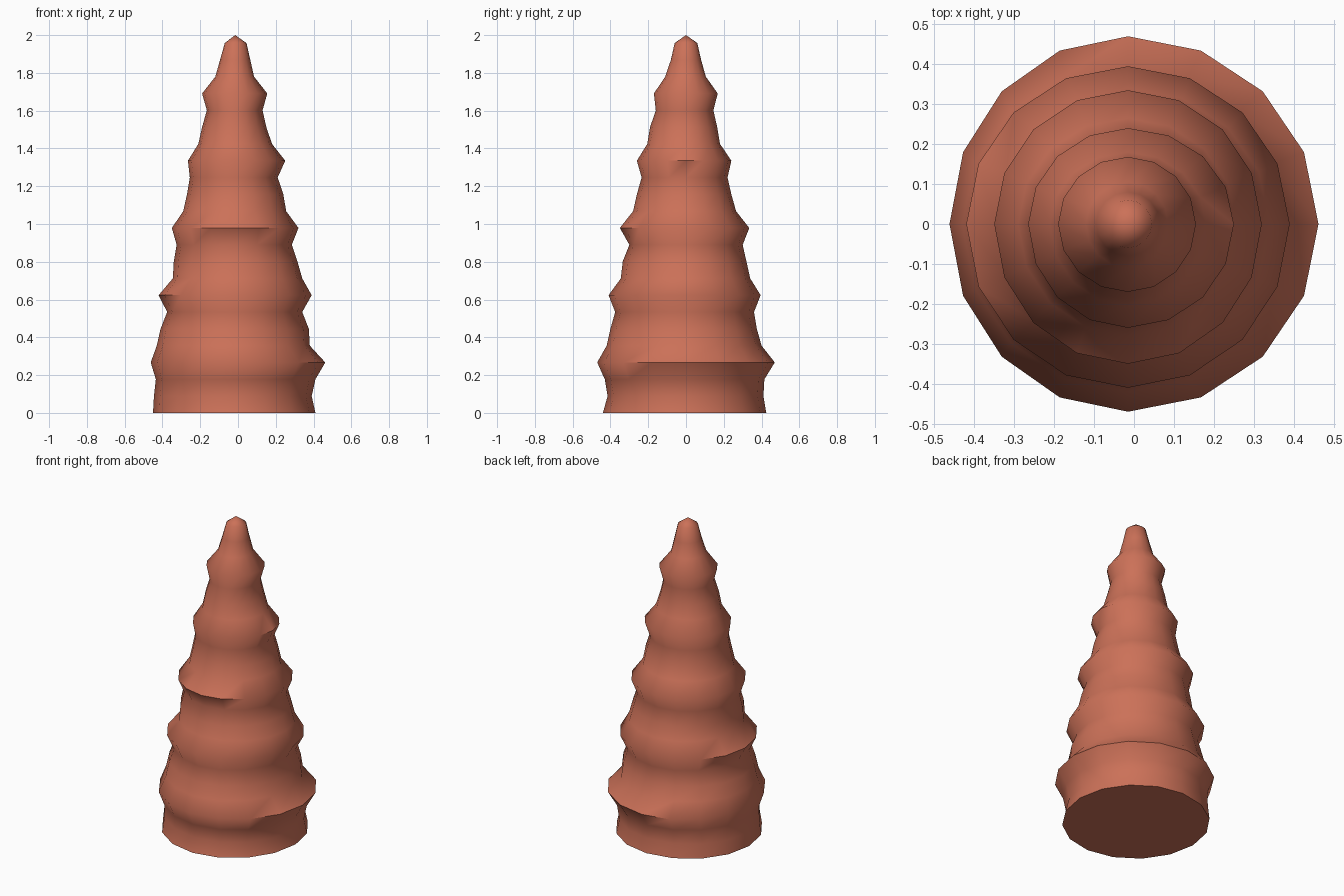
import bpy, bmesh, math

if "Cube" in bpy.data.objects:
    bpy.data.objects.remove(bpy.data.objects["Cube"])

SIDES = 16
CX = -0.015   # trunk axis sits slightly off centre
STEP = 0.089  # height between rings

# Each ring: left x, right x, front y, back y extents
RINGS = [
    (.45, .41, .44, .425), (.445, .39, .415, .41), (.435, .41, .43, .415),
    (.462, .462, .47, .47), (.43, .38, .42, .40), (.41, .375, .40, .375),
    (.375, .34, .375, .36), (.42, .39, .41, .395), (.345, .34, .345, .34),
    (.34, .315, .335, .32), (.325, .285, .30, .30), (.35, .32, .35, .335),
    (.29, .255, .28, .265), (.27, .24, .26, .24), (.255, .21, .235, .22),
    (.265, .25, .26, .24), (.21, .18, .205, .18), (.19, .15, .19, .165),
    (.165, .13, .16, .145), (.19, .155, .17, .168), (.12, .085, .11, .105),
    (.095, .065, .08, .08), (.07, .045, .06, .06),
]

bm = bmesh.new()
loops = []
for i, (left, right, front, back) in enumerate(RINGS):
    loop = []
    for k in range(SIDES):
        c = math.cos(2 * math.pi * k / SIDES)
        s = math.sin(2 * math.pi * k / SIDES)
        x = CX + c * (right - CX if c > 0 else left + CX)
        y = s * (back if s > 0 else front)
        loop.append(bm.verts.new((x, y, i * STEP)))
    loops.append(loop)

# Ridged sides
for a, b in zip(loops, loops[1:]):
    for k in range(SIDES):
        n = (k + 1) % SIDES
        bm.faces.new((a[k], a[n], b[n], b[k]))

# Pointed tip and flat base
tip = bm.verts.new((CX, 0, 2.0))
for k in range(SIDES):
    bm.faces.new((loops[-1][k], loops[-1][(k + 1) % SIDES], tip))
bm.faces.new(list(reversed(loops[0])))

mesh = bpy.data.meshes.new("ridged_cone")
bm.to_mesh(mesh)
bm.free()
obj = bpy.data.objects.new("ridged_cone", mesh)
bpy.context.collection.objects.link(obj)

# Clay colour
mat = bpy.data.materials.new("terracotta")
mat.diffuse_color = (0.60, 0.165, 0.098, 1)
mat.use_nodes = True
mat.node_tree.nodes["Principled BSDF"].inputs["Base Color"].default_value = mat.diffuse_color
mesh.materials.append(mat)

bpy.context.view_layer.objects.active = obj
obj.select_set(True)
bpy.ops.object.shade_smooth_by_angle(angle=math.radians(60))
